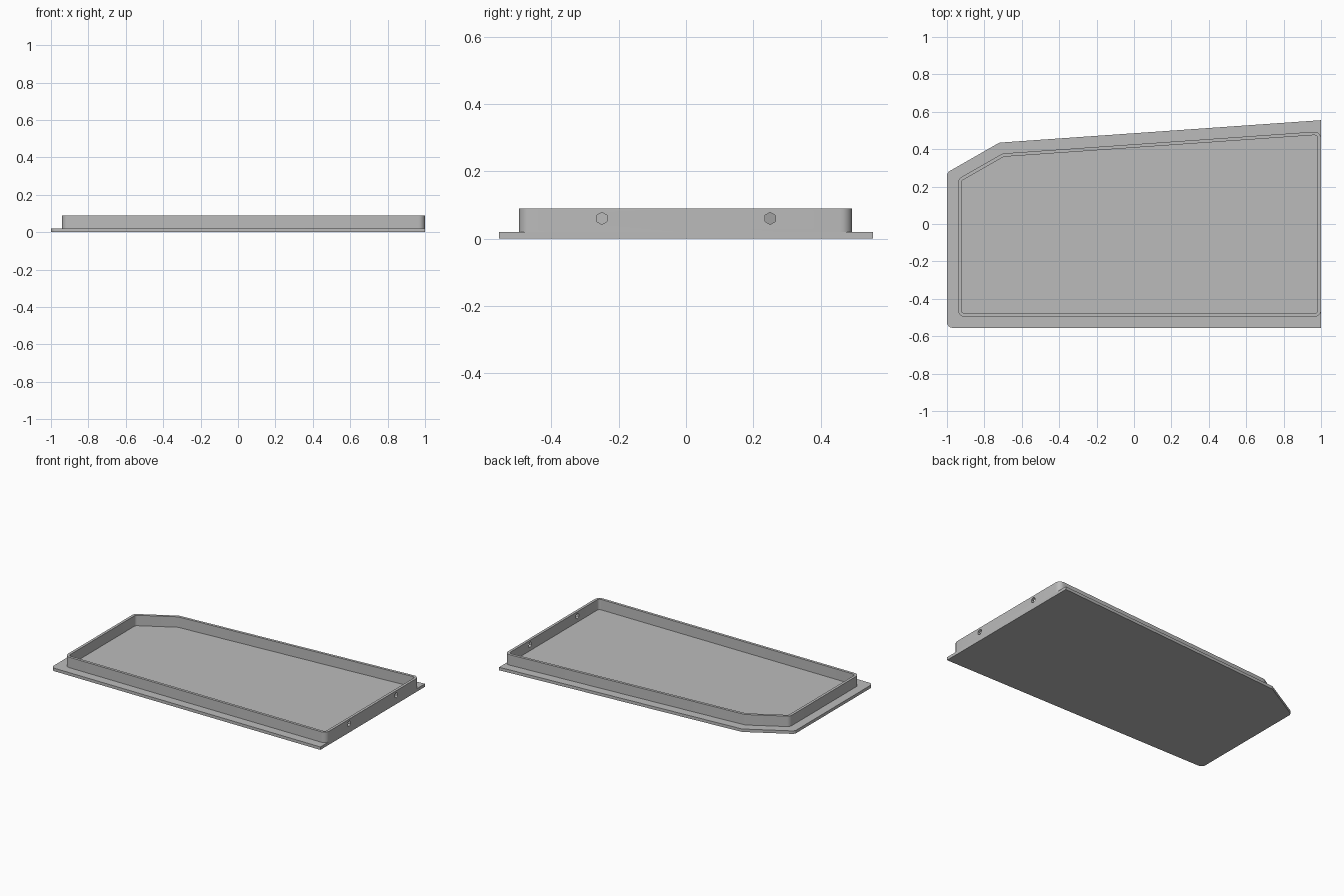
import bpy
import math
from mathutils import Vector, Matrix
from mathutils.geometry import intersect_line_line_2d  # noqa: F401

cube = bpy.data.objects.get("Cube")
if cube:
    bpy.data.objects.remove(cube, do_unlink=True)

GREY = (0.5, 0.5, 0.5, 1)
grey = bpy.data.materials.new("plain grey")
grey.use_nodes = True
grey.diffuse_color = GREY
grey.node_tree.nodes["Principled BSDF"].inputs["Base Color"].default_value = GREY

PLATE_TOP, WALL_TOP = 0.02, 0.09


def inset(points, distances):
    """Move each edge of a counter-clockwise outline inward by its distance."""
    n = len(points)
    lines = []
    for i in range(n):
        a, b = points[i], points[(i + 1) % n]
        d = (b - a).normalized()
        lines.append((a + Vector((-d.y, d.x)) * distances[i], d))
    result = []
    for i in range(n):
        (p, d), (q, e) = lines[i - 1], lines[i]
        t = (q - p).cross(e) / d.cross(e)
        result.append(p + d * t)
    return result


def rounded(points, radii, steps=6):
    """Replace each corner by an arc; a zero radius stays sharp."""
    result = []
    n = len(points)
    for i, (p, r) in enumerate(zip(points, radii)):
        if r == 0:
            result.append(p)
            continue
        u = (points[i - 1] - p).normalized()
        v = (points[(i + 1) % n] - p).normalized()
        half = u.angle(v) / 2
        centre = p + (u + v).normalized() * (r / math.sin(half))
        start = p + u * (r / math.tan(half)) - centre
        for k in range(steps + 1):
            turn = (math.pi - 2 * half) * k / steps
            result.append(centre + Matrix.Rotation(turn, 2) @ start)
    return result


def add_object(name, verts, faces):
    mesh = bpy.data.meshes.new(name)
    mesh.from_pydata(verts, [], faces)
    mesh.materials.append(grey)
    obj = bpy.data.objects.new(name, mesh)
    bpy.context.collection.objects.link(obj)
    return obj


def prism(name, loop, z0, z1):
    n = len(loop)
    verts = [(p.x, p.y, z) for z in (z0, z1) for p in loop]
    faces = [list(range(n))[::-1], list(range(n, 2 * n))]
    faces += [(i, (i + 1) % n, n + (i + 1) % n, n + i) for i in range(n)]
    return add_object(name, verts, faces)


def ring(name, outer, inner, z0, z1):
    n = len(outer)
    verts = [(p.x, p.y, z) for loop, z in
             ((outer, z0), (outer, z1), (inner, z1), (inner, z0)) for p in loop]
    faces = []
    for s in range(4):
        a, b = s * n, (s + 1) % 4 * n
        faces += [(a + i, a + (i + 1) % n, b + (i + 1) % n, b + i) for i in range(n)]
    return add_object(name, verts, faces)


def activate(obj):
    bpy.ops.object.select_all(action='DESELECT')
    obj.select_set(True)
    bpy.context.view_layer.objects.active = obj


# Base plate: rectangle with a slanted back edge and one cut corner
outline = [Vector(p) for p in
           ((-1, -0.555), (1, -0.555), (1, 0.555), (-0.72, 0.435), (-1, 0.275))]
plate = prism("base_plate", rounded(outline, (0.03, 0, 0, 0.03, 0.03)), 0, PLATE_TOP)

# Rim wall: inset from the plate, flush with its +x edge
outer = inset(outline, (0.059, 0, 0.059, 0.059, 0.059))
inner = inset(outer, [0.018] * 5)
wall = ring("rim_wall", rounded(outer, [0.035] * 5), rounded(inner, [0.018] * 5),
            PLATE_TOP, WALL_TOP)

# Two hexagonal holes through the flush wall
hexagon = [Vector((math.cos(a), math.sin(a))) * 0.018
           for a in (math.radians(60 * k) for k in range(6))]
for y in (-0.25, 0.25):
    cutter = prism("hole_cutter", hexagon, -0.05, 0.05)
    cutter.matrix_world = Matrix.Translation((1, y, 0.06)) @ Matrix.Rotation(math.pi / 2, 4, 'Y')
    cutter.hide_render = True
    cut = wall.modifiers.new("hole", 'BOOLEAN')
    cut.operation = 'DIFFERENCE'
    cut.solver = 'EXACT'
    cut.object = cutter
    activate(wall)
    bpy.ops.object.modifier_apply(modifier=cut.name)
    bpy.data.objects.remove(cutter, do_unlink=True)

for part in (plate, wall):
    activate(part)
    bpy.ops.object.shade_smooth_by_angle(angle=math.radians(30))
